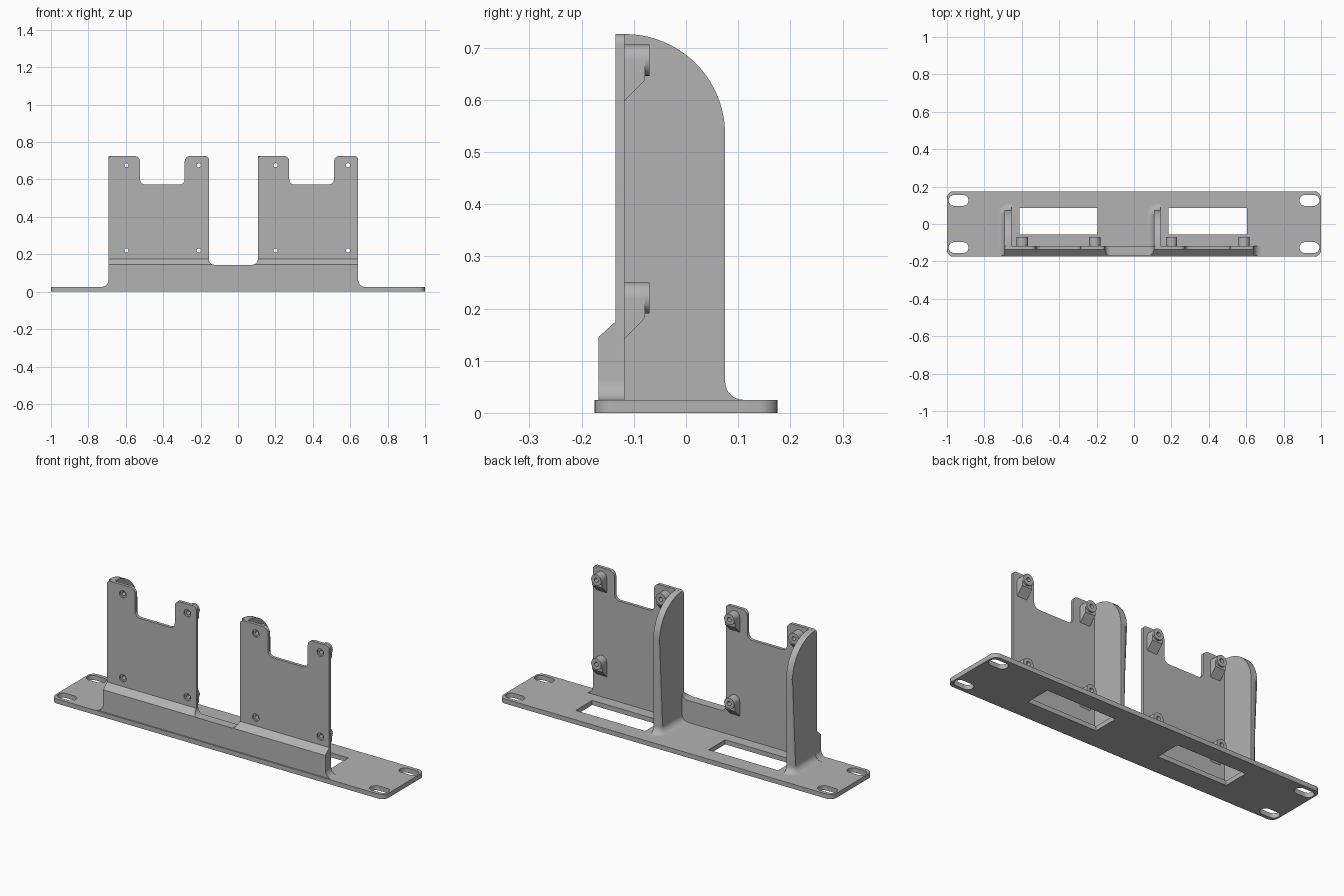
import bpy, bmesh
from math import sin, cos, pi, radians
from mathutils import Vector

if "Cube" in bpy.data.objects:
    bpy.data.objects.remove(bpy.data.objects["Cube"], do_unlink=True)

grey = bpy.data.materials.new("plain grey")
grey.use_nodes = True
grey.diffuse_color = (0.45, 0.45, 0.45, 1)
grey.node_tree.nodes["Principled BSDF"].inputs["Base Color"].default_value = grey.diffuse_color

PITCH = 0.798            # spacing of the two panels
FLOOR = 0.025            # top of the base plate
REAR = -0.118            # back face of the panels


def finish(name, bm):
    bmesh.ops.recalc_face_normals(bm, faces=bm.faces[:])
    mesh = bpy.data.meshes.new(name)
    bm.to_mesh(mesh)
    bm.free()
    mesh.materials.append(grey)
    ob = bpy.data.objects.new(name, mesh)
    bpy.context.collection.objects.link(ob)
    return ob


def loft_bm(rings):
    """Closed skin through rings of equal length, capped at both ends."""
    bm = bmesh.new()
    loops = [[bm.verts.new(p) for p in ring] for ring in rings]
    for a, b in zip(loops, loops[1:]):
        for i in range(len(a)):
            bm.faces.new((a[i - 1], a[i], b[i], b[i - 1]))
    bm.faces.new(loops[0])
    bm.faces.new(loops[-1])
    return bm


def rounded(corners, steps=8):
    """Polygon of (u, v, radius) corners turned into an outline with arcs."""
    out = []
    for i, (u, v, r) in enumerate(corners):
        c = Vector((u, v))
        if not r:
            out.append(c)
            continue
        d1 = (Vector(corners[i - 1][:2]) - c).normalized()
        d2 = (Vector(corners[(i + 1) % len(corners)][:2]) - c).normalized()
        # all rounded corners are right angles
        mid = c + (d1 + d2) * r
        for k in range(steps + 1):
            a = k / steps * pi / 2
            out.append(mid - d2 * r * cos(a) - d1 * r * sin(a))
    return out


def place(p, axis, t):
    return {"x": (t, p[0], p[1]), "y": (p[0], t, p[1]), "z": (p[0], p[1], t)}[axis]


def prism(name, outline, axis, lo, hi):
    return finish(name, loft_bm([[place(p, axis, t) for p in outline] for t in (lo, hi)]))


def box_outline(u0, u1, v0, v1, r=0):
    return rounded([(u0, v0, r), (u1, v0, r), (u1, v1, r), (u0, v1, r)])


def circle(u, v, r, n=32):
    return [(u + r * cos(2 * pi * i / n), v + r * sin(2 * pi * i / n)) for i in range(n)]


def cut(ob, cutters):
    bpy.context.view_layer.objects.active = ob
    for c in cutters:
        mod = ob.modifiers.new("cut", "BOOLEAN")
        mod.operation, mod.solver, mod.object = "DIFFERENCE", "EXACT", c
        bpy.ops.object.modifier_apply(modifier=mod.name)
        bpy.data.objects.remove(c, do_unlink=True)


parts = []

# Base plate with end slots and two windows
base = prism("base_plate", box_outline(-1, 1, -0.175, 0.175, 0.035), "z", 0, FLOOR)
holes = []
for sx in (-1, 1):
    for sy in (-1, 1):
        x, y = sx * 0.938, sy * 0.126
        holes.append(prism("slot_cutter", box_outline(x - 0.053, x + 0.053, y - 0.029, y + 0.029, 0.0285),
                           "z", -0.1, 0.1))
for dx in (0, PITCH):
    holes.append(prism("window_cutter", box_outline(-0.613 + dx, -0.195 + dx, -0.057, 0.085), "z", -0.1, 0.1))
cut(base, holes)
parts.append(base)

# Front wall: rail and both notched panels from one outline
foot, rail_top, top, r = 0.04, 0.144, 0.726, 0.03
x0, x1 = -0.692, 0.642
outline = [(x0 - foot, 0.02, 0), (x0 - foot, FLOOR, 0), (x0, FLOOR, foot * 0.99)]
for dx in (0, PITCH):
    left, right = x0 + dx, -0.156 + dx
    if dx:
        outline.append((left, rail_top, r))
    outline += [(left, top, 0.02), (-0.524 + dx, top, r), (-0.524 + dx, 0.572, r),
                (-0.285 + dx, 0.572, r), (-0.285 + dx, top, r), (right, top, 0.02)]
    if not dx:
        outline.append((right, rail_top, r))
outline += [(x1, FLOOR, foot * 0.99), (x1 + foot, FLOOR, 0), (x1 + foot, 0.02, 0)]
wall = prism("front_wall", rounded(outline), "y", -0.168, REAR)

# Thin the panels above the rail, leaving a sloped shoulder
shoulder = [(-0.25, 0.145), (-0.168, 0.145), (-0.135, 0.175), (-0.135, 0.9), (-0.25, 0.9)]
holes = [prism("shoulder_cutter", shoulder, "x", -1, 1)]
mounts = [(x + dx, z) for dx in (0, PITCH) for x in (-0.597, -0.21) for z in (0.22, 0.676)]
for x, z in mounts:
    holes.append(prism("screw_cutter", circle(x, z, 0.011), "y", -0.3, 0))
    holes.append(prism("counterbore_cutter", circle(x, z, 0.02), "y", -0.3, -0.127))
cut(wall, holes)
parts.append(wall)

# Standoffs: round-topped block with sloped underside, and a round boss
for x, z in mounts:
    w = 0.03
    arch = [(x + w * cos(pi * i / 16), z + w * sin(pi * i / 16)) for i in range(17)]
    block = prism("standoff", [(x + w, z - 0.1)] + arch + [(x - w, z - 0.1)], "y", REAR, -0.079)
    slope = [(REAR - 0.02, z - 0.099), (-0.06, z - 0.019), (-0.06, z - 0.2), (REAR - 0.02, z - 0.2)]
    cut(block, [prism("slope_cutter", slope, "x", x - 0.1, x + 0.1),
                prism("hole_cutter", circle(x, z, 0.011), "y", -0.3, 0.1)])
    boss = prism("standoff_boss", circle(x, z, w), "y", -0.085, -0.07)
    cut(boss, [prism("hole_cutter", circle(x, z, 0.011), "y", -0.3, 0.1)])
    parts += [block, boss]

# Side fins with a rounded outer rim and a flared foot
for dx in (0, PITCH):
    outer, inner, back, rim = x0 + dx, -0.655 + dx, 0.075, 0.028
    side = rounded([(-0.12, 0.02, 0), (back, 0.02, 0), (back, top, 0.192), (-0.12, top, 0)], 20)
    bm = loft_bm([[place(p, "x", t) for p in side] for t in (outer, inner)])
    edges = [e for e in bm.edges
             if all(abs(v.co.x - outer) < 1e-4 for v in e.verts)
             and sum(v.co.z for v in e.verts) > 0.1
             and sum(v.co.y for v in e.verts) > -0.239]
    bmesh.ops.bevel(bm, geom=edges, offset=rim, segments=6, profile=0.5, affect="EDGES")
    parts.append(finish("side_fin", bm))

    rings = []
    for i in range(9):
        a = i / 8 * pi / 2
        o, z = 0.035 * (1 - cos(a)), FLOOR + 0.035 * (1 - sin(a))
        plan = rounded([(inner - 0.001, -0.12, 0), (inner - 0.001, back + o, 0),
                        (outer - o, back + o, rim + o), (outer - o, -0.12, 0)])
        rings.append([place(p, "z", z) for p in plan])
    parts.append(finish("fin_foot", loft_bm(rings)))

# Smooth curved faces, keep sharp edges
bpy.ops.object.select_all(action="DESELECT")
for ob in parts:
    ob.select_set(True)
bpy.context.view_layer.objects.active = base
bpy.ops.object.shade_smooth_by_angle(angle=radians(30))
